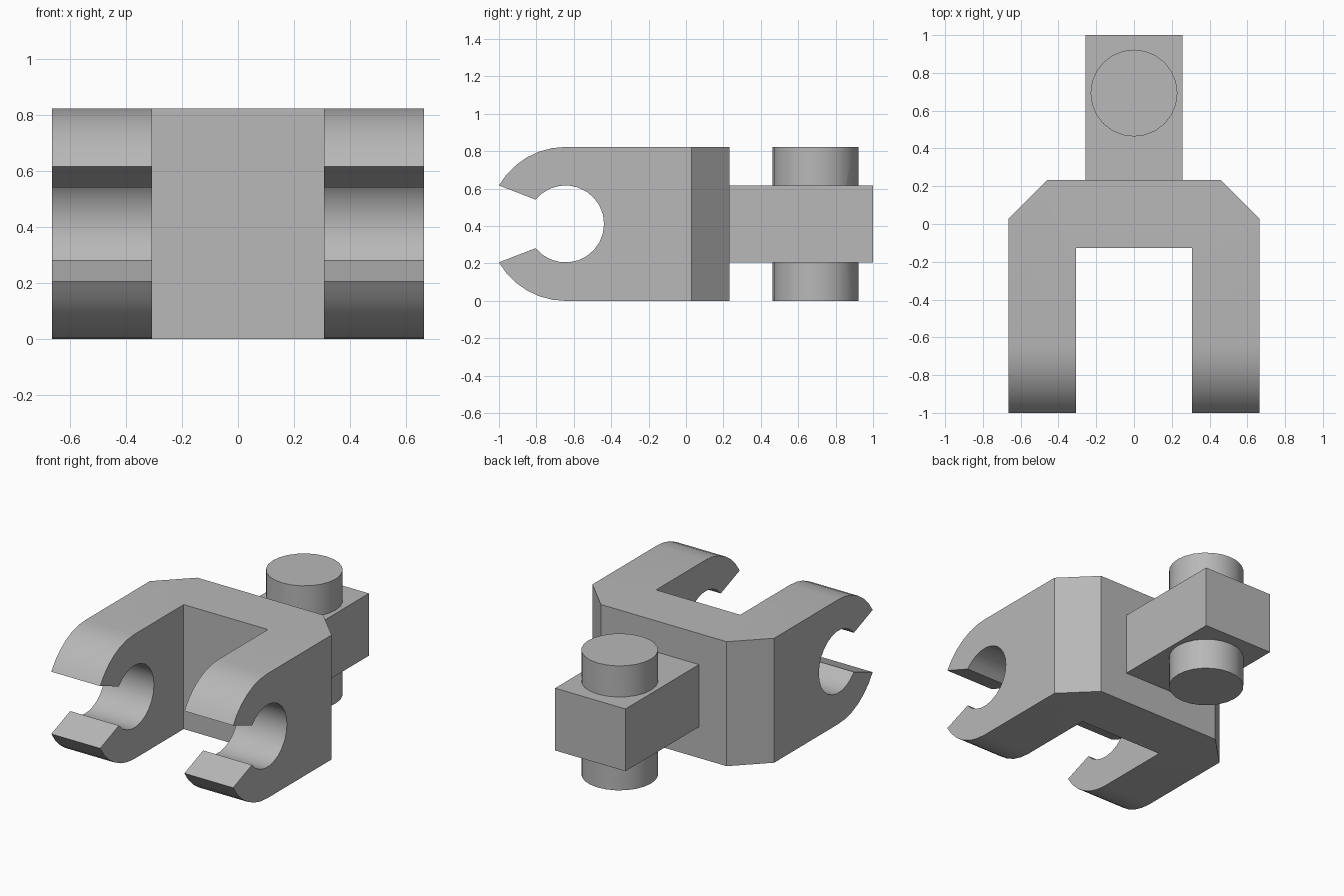
import bpy, bmesh
from math import sin, cos, radians
from mathutils import Vector

if "Cube" in bpy.data.objects:
    bpy.data.objects.remove(bpy.data.objects["Cube"])

HEIGHT = 0.823
MID = HEIGHT / 2
HOLE = 0.206
CLIP_Y = -0.644        # axis of the clip holes
HALF_W = 0.665
BACK = 0.232

grey = bpy.data.materials.new("light grey")
grey.use_nodes = True
grey.diffuse_color = (0.48, 0.48, 0.48, 1)
grey.node_tree.nodes["Principled BSDF"].inputs["Base Color"].default_value = grey.diffuse_color


def prism(name, points, offset):
    """Extrude a closed outline along an offset vector."""
    bm = bmesh.new()
    face = bm.faces.new([bm.verts.new(p) for p in points])
    new = bmesh.ops.extrude_face_region(bm, geom=[face])["geom"]
    moved = [v for v in new if isinstance(v, bmesh.types.BMVert)]
    bmesh.ops.translate(bm, verts=moved, vec=Vector(offset))
    bmesh.ops.recalc_face_normals(bm, faces=bm.faces)
    mesh = bpy.data.meshes.new(name)
    bm.to_mesh(mesh)
    bm.free()
    obj = bpy.data.objects.new(name, mesh)
    bpy.context.collection.objects.link(obj)
    mesh.materials.append(grey)
    return obj


def select(obj):
    bpy.ops.object.select_all(action='DESELECT')
    obj.select_set(True)
    bpy.context.view_layer.objects.active = obj


def combine(obj, other, operation):
    """Apply a boolean and discard the second object."""
    mod = obj.modifiers.new("combine", 'BOOLEAN')
    mod.operation, mod.solver, mod.object = operation, 'EXACT', other
    select(obj)
    bpy.ops.object.modifier_apply(modifier=mod.name)
    bpy.data.objects.remove(other)


def smooth(obj):
    select(obj)
    bpy.ops.object.shade_smooth_by_angle(angle=radians(28))


def arc(radius, start, end, steps):
    angles = [radians(start + (end - start) * i / steps) for i in range(steps + 1)]
    return [(-HALF_W, CLIP_Y + radius * cos(a), MID + radius * sin(a)) for a in angles]


# Forked body: clip side profile intersected with the chamfered U plan
profile = (arc(MID, 150, 90, 6)
           + [(-HALF_W, BACK, HEIGHT), (-HALF_W, BACK, 0)]
           + arc(MID, 270, 210, 6)
           + arc(HOLE, -141, 141, 20))
body = prism("forked_body", profile, (2 * HALF_W, 0, 0))

half = [(0.46, BACK), (HALF_W, 0.028), (HALF_W, -1.1), (0.308, -1.1), (0.308, -0.127)]
outline = half + [(-x, y) for x, y in reversed(half)]
# Keep the plan slightly proud of the profile so only its walls cut
margin = 0.05
plan = prism("plan_cutter",
             [(x * (1 if abs(x) < HALF_W else 1.0005), y, -margin) for x, y in outline],
             (0, 0, HEIGHT + 2 * margin))
combine(body, plan, 'INTERSECT')
smooth(body)

# Rear bar with a vertical pin through it
bar_x, bar_low = 0.257, MID - HOLE
bar = prism("hinge_bar",
            [(-bar_x, BACK - 0.01, bar_low), (bar_x, BACK - 0.01, bar_low),
             (bar_x, 1, bar_low), (-bar_x, 1, bar_low)],
            (0, 0, 2 * HOLE))
circle = [(0.23 * cos(radians(a)), 0.693 + 0.23 * sin(radians(a)), 0) for a in range(0, 360, 15)]
pin = prism("hinge_pin", circle, (0, 0, HEIGHT))
combine(bar, pin, 'UNION')
bar.name = "hinge_bar_and_pin"
smooth(bar)
